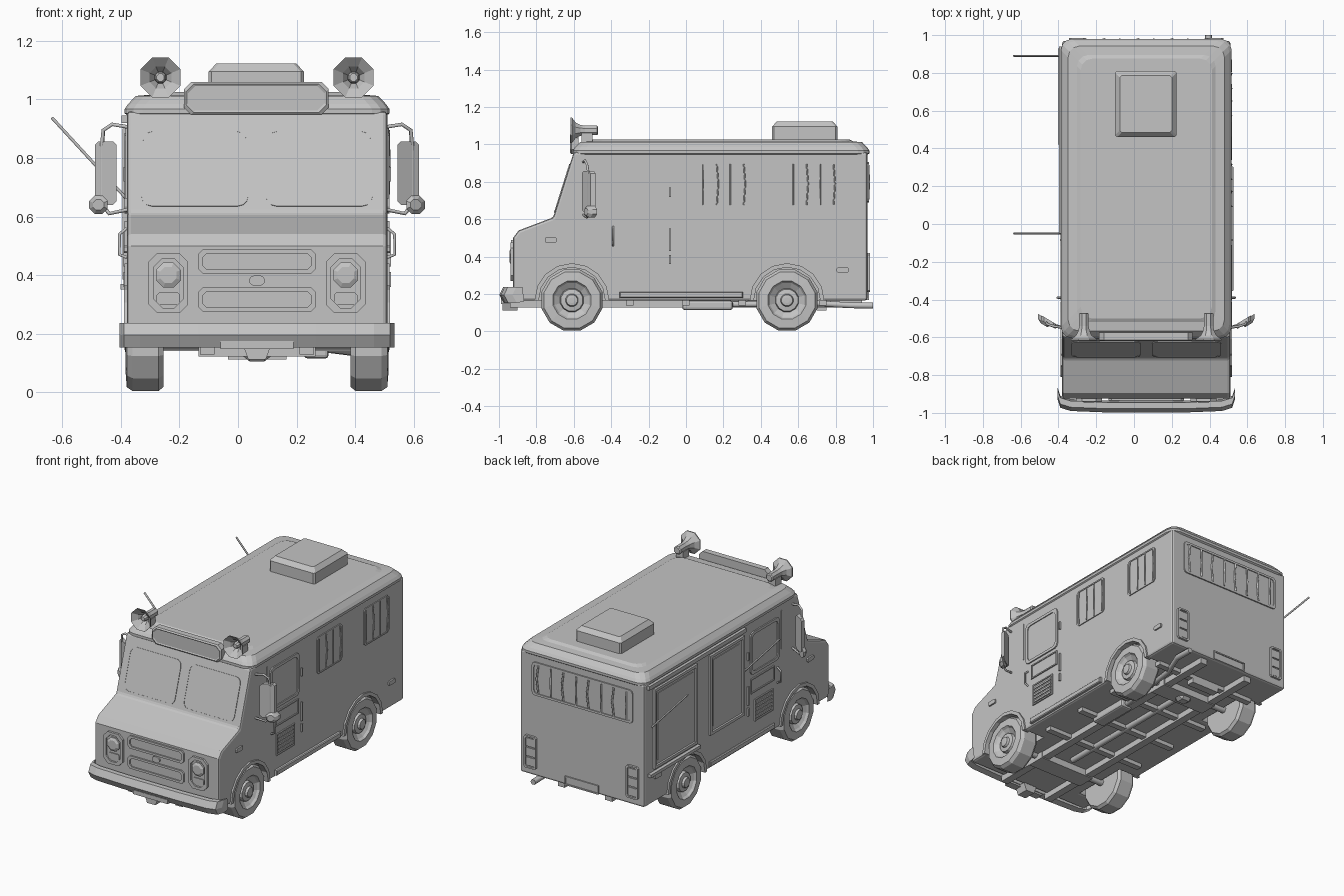
import bpy, bmesh, math
from mathutils import Vector

cube = bpy.data.objects.get("Cube")
if cube:
    bpy.data.objects.remove(cube)

CX = 0.065      # centre line of the vehicle
HW = 0.445      # half width of the body
AXLES = (-0.61, 0.54)

mat = bpy.data.materials.new("plain grey")
mat.use_nodes = True
GREY = (0.55, 0.55, 0.55, 1)
mat.diffuse_color = GREY
mat.node_tree.nodes["Principled BSDF"].inputs["Base Color"].default_value = GREY


# Placement functions: (u, v, out) -> position relative to the centre line
def top(u, v, w): return (u, v, w)
def across(u, v, w): return (w, u, v)
def front(u, v, w): return (u, -0.925 - w, v)
def back(u, v, w): return (u, 0.97 + w, v)
def side(s): return lambda u, v, w: (s * (HW + w), u, v)
def shield(u, v, w): return (u, -0.71 + (v - 0.61) * 0.314 - 0.95 * w, v + 0.3 * w)


def add(name, mesh, bevel=0):
    ob = bpy.data.objects.new(name, mesh)
    ob.location.x = CX
    bpy.context.collection.objects.link(ob)
    mesh.materials.clear()
    mesh.materials.append(mat)
    if bevel:
        m = ob.modifiers.new("bevel", "BEVEL")
        m.width, m.segments, m.limit_method = bevel, 2, "ANGLE"
        m.angle_limit = math.radians(40)
    return ob


def loft(name, rings, place, bevel=0):
    """Join equal outlines (points, out) into a closed solid."""
    bm = bmesh.new()
    loops = [[bm.verts.new(place(u, v, w)) for u, v in pts] for pts, w in rings]
    n = len(loops[0])
    for a, b in zip(loops, loops[1:]):
        for i in range(n):
            j = (i + 1) % n
            bm.faces.new((a[i], a[j], b[j], b[i]))
    bm.faces.new(loops[0])
    bm.faces.new(loops[-1])
    bmesh.ops.recalc_face_normals(bm, faces=bm.faces)
    mesh = bpy.data.meshes.new(name)
    bm.to_mesh(mesh)
    bm.free()
    return add(name, mesh, bevel)


def rr(u0, u1, v0, v1, c=0.0, steps=1, inset=0.0):
    """Rectangle outline with cut or rounded corners."""
    u0, u1, v0, v1 = u0 + inset, u1 - inset, v0 + inset, v1 - inset
    if not c:
        return [(u0, v0), (u1, v0), (u1, v1), (u0, v1)]
    pts = []
    for k, (u, v) in enumerate(((u1 - c, v1 - c), (u0 + c, v1 - c), (u0 + c, v0 + c), (u1 - c, v0 + c))):
        for i in range(steps + 1):
            a = math.pi / 2 * (k + i / steps)
            pts.append((u + c * math.cos(a), v + c * math.sin(a)))
    return pts


def ngon(u, v, r, n=12, sq=1.0):
    return [(u + r * math.cos(math.tau * (i + 0.5) / n), v + sq * r * math.sin(math.tau * (i + 0.5) / n))
            for i in range(n)]


def block(name, x0, x1, y0, y1, z0, z1, bevel=0):
    return loft(name, [(rr(x0, x1, y0, y1), z0), (rr(x0, x1, y0, y1), z1)], top, bevel)


def plate(name, box, place, out, c=0.0, steps=1, edge=0.0):
    loft(name, [(rr(*box, c, steps), -0.01), (rr(*box, c, steps), out - edge),
                (rr(*box, c, steps, edge), out)], place)


def frame(name, box, place, out, border, c=0.0, steps=1):
    """Raised rim around a sunken panel."""
    inner = rr(*box, c, steps, border)
    loft(name, [(rr(*box, c, steps), -0.01), (rr(*box, c, steps), out),
                (inner, out), (inner, 0.002)], place)


def tube(name, pts, r):
    cu = bpy.data.curves.new(name, "CURVE")
    cu.dimensions, cu.bevel_depth, cu.bevel_resolution, cu.use_fill_caps = "3D", r, 1, True
    sp = cu.splines.new("POLY")
    sp.points.add(len(pts) - 1)
    for p, co in zip(sp.points, pts):
        p.co = (*co, 1)
    tmp = bpy.data.objects.new(name, cu)
    bpy.context.collection.objects.link(tmp)
    mesh = bpy.data.meshes.new_from_object(tmp.evaluated_get(bpy.context.evaluated_depsgraph_get()))
    bpy.data.objects.remove(tmp)
    add(name, mesh)


# Body: side profile with wheel openings along the bottom
profile = [(0.97, 0.165), (0.97, 0.96), (-0.60, 0.96), (-0.71, 0.61), (-0.895, 0.54),
           (-0.925, 0.50), (-0.925, 0.165)]
for y in AXLES:
    profile += [(y - 0.185 * math.cos(math.pi * i / 8), 0.165 + 0.185 * math.sin(math.pi * i / 8))
                for i in range(9)]
loft("body", [(profile, -HW), (profile, HW)], across, 0.014)
for y, n in zip(AXLES, ("front", "rear")):
    block(n + "_wheel_housing", -0.30, 0.30, y - 0.2, y + 0.2, 0.165, 0.40)

# Roof cap with gutter, rounded shoulders and raised centre
def roof_ring(inset, z):
    return rr(-0.452, 0.452, -0.605, 0.98, 0.06, 3, inset), z
loft("roof", [roof_ring(0.01, 0.945), roof_ring(0, 0.952), roof_ring(0, 0.968), roof_ring(0.012, 0.985),
              roof_ring(0.038, 1.012), roof_ring(0.085, 1.016), roof_ring(0.105, 1.026)], top)
vent = (-0.165, 0.16, 0.46, 0.81)
loft("roof_vent", [(rr(*vent, 0.01), 1.0), (rr(*vent, 0.01), 1.095), (rr(*vent, 0.01, 1, 0.025), 1.122)], top)
sign = (-0.25, 0.245, 0.948, 1.06)
loft("roof_sign", [(rr(*sign, 0.025), -0.35), (rr(*sign, 0.025), -0.312), (rr(*sign, 0.025, 1, 0.008), -0.305),
                   (rr(*sign, 0.025, 1, 0.014), -0.309)], front)

# Front end
frame("upper_grille", (-0.2, 0.2, 0.405, 0.488), front, 0.01, 0.014, 0.015)
frame("lower_grille", (-0.2, 0.2, 0.275, 0.358), front, 0.01, 0.014, 0.015)
loft("front_badge", [(ngon(0, 0.381, 0.028, 12, 0.7), 0), (ngon(0, 0.381, 0.028, 12, 0.7), 0.01)], front)
for s in (-1, 1):
    x = s * 0.303
    frame("headlight_surround", (x - 0.068, x + 0.068, 0.27, 0.475), front, 0.014, 0.018, 0.03)
    loft("headlight", [(ngon(x, 0.4, 0.046, 8), 0), (ngon(x, 0.4, 0.046, 8), 0.012),
                       (ngon(x, 0.4, 0.03, 8), 0.02)], front)
    plate("turn_signal", (x - 0.04, x + 0.04, 0.298, 0.34), front, 0.008, 0.008)
    glass = sorted((s * 0.03, s * 0.395))
    frame("windscreen", (*glass, 0.635, 0.895), shield, 0.004, 0.005, 0.035, 3)

# Bumper swept across the front, ends wrapped back
section = [(-0.998, 0.195), (-0.978, 0.237), (-0.945, 0.237), (-0.935, 0.16), (-0.975, 0.153)]
stations = [(0.47, 0.07), (0.455, 0.025), (0.4, 0.008), (0.2, 0.0)]
stations = [(-x, d) for x, d in stations] + stations[::-1]
loft("front_bumper", [([(y + d, z) for y, z in section], x) for x, d in stations], across)
block("bumper_plate", -0.125, 0.125, -0.99, -0.94, 0.148, 0.175)
loft("tow_hook", [(rr(-0.03, 0.03, -0.98, -0.9), 0.112), (rr(-0.048, 0.048, -0.98, -0.9), 0.16)], top)

# Wheels and arch flares
for s, sn in ((1, "left"), (-1, "right")):
    for y, yn in zip(AXLES, ("front", "rear")):
        rings = [(0.10, -0.125), (0.155, -0.125), (0.169, -0.108), (0.169, -0.02), (0.155, 0.0),
                 (0.105, 0.004), (0.095, -0.01), (0.065, -0.03), (0.06, -0.012), (0.035, -0.008),
                 (0.03, 0.006), (0.015, 0.008)]
        loft(f"{yn}_{sn}_wheel", [(ngon(y, 0.167, r), w) for r, w in rings], side(s))
        arc = [math.pi * i / 8 for i in range(9)]
        pts = [(y + 0.2 * math.cos(a), 0.165 + 0.2 * math.sin(a)) for a in arc]
        pts += [(y + 0.178 * math.cos(a), 0.165 + 0.178 * math.sin(a)) for a in reversed(arc)]
        loft(f"{yn}_{sn}_arch", [(pts, -0.03), (pts, 0.01)], side(s))

# Cab doors, mirrors, lamps and horns, the same on both sides
for s in (-1, 1):
    P = side(s)
    frame("door_window", (-0.405, -0.11, 0.61, 0.885), P, 0.008, 0.018, 0.025, 2)
    frame("door_panel", (-0.355, -0.115, 0.49, 0.585), P, 0.008, 0.008)
    frame("door_vent", (-0.34, -0.155, 0.30, 0.44), P, 0.008, 0.008)
    for i in range(5):
        z = 0.315 + i * 0.023
        plate("vent_slat", (-0.328, -0.167, z, z + 0.012), P, 0.008)
    for z0, z1 in ((0.72, 0.77), (0.43, 0.55), (0.36, 0.41)):
        plate("door_hinge", (-0.09, -0.08, z0, z1), P, 0.012)
    plate("door_seam", (-0.435, -0.43, 0.66, 0.91), P, 0.004)
    tube("door_handle", [P(-0.39, 0.46, 0), P(-0.39, 0.47, 0.025), P(-0.39, 0.54, 0.025), P(-0.39, 0.56, 0)], 0.006)
    plate("front_marker", (-0.755, -0.69, 0.475, 0.502), P, 0.01, 0.006)
    plate("rear_marker", (0.805, 0.87, 0.315, 0.342), P, 0.01, 0.006)
    tube("mirror_bracket", [P(-0.55, 0.905, -0.01), P(-0.54, 0.915, 0.05), P(-0.53, 0.895, 0.08),
                            P(-0.52, 0.84, 0.085), P(-0.52, 0.64, 0.085), P(-0.53, 0.61, 0.06),
                            P(-0.55, 0.625, -0.01)], 0.007)
    def angled(u, v, w, s=s): return (s * (0.517 + u), -0.52 + 0.6 * u + w, v)
    loft("mirror", [(rr(-0.037, 0.037, 0.64, 0.857, 0.012), w) for w in (-0.014, 0.014)], angled)
    loft("round_mirror", [(ngon(0.025, 0.64, r, 8), w) for r, w in ((0.02, -0.03), (0.034, -0.014), (0.034, 0.01))],
         angled)
    # Horn with hollow octagonal mouth
    horn = [(0.02, -0.455), (0.027, -0.45), (0.027, -0.385), (0.032, -0.36), (0.045, -0.335), (0.074, -0.315),
            (0.074, -0.308), (0.04, -0.335), (0.022, -0.365), (0.02, -0.34), (0.014, -0.33)]
    loft("horn", [(ngon(s * 0.33, 1.075, r, 8), w) for r, w in horn], front)
    block("horn_mount", s * 0.33 - 0.025, s * 0.33 + 0.025, -0.56, -0.5, 1.0, 1.06)

# Barred windows and step on the left side
L, R = side(1), side(-1)
for y in (0.075, 0.555):
    frame("barred_window", (y, y + 0.255, 0.665, 0.905), L, 0.006, 0.008, 0.015)
    for i in range(4):
        u = y + 0.018 + i * 0.072
        tube("window_bar", [L(u, 0.675, 0.005), L(u + 0.008 * (i % 2), 0.79, 0.007), L(u, 0.895, 0.005)], 0.004)
plate("left_step", (-0.355, 0.305, 0.178, 0.212), L, 0.018, 0, 1, 0.005)
plate("right_step", (-0.355, 0.305, 0.178, 0.212), R, 0.01, 0, 1, 0.005)

# Serving hatches with props and a shelf on the right side
for y0, y1 in ((0.44, 0.88), (-0.04, 0.31)):
    frame("serving_hatch", (y0, y1, 0.385, 0.9), R, 0.014, 0.018)
    plate("hatch_inner", (y0 + 0.04, y1 - 0.04, 0.43, 0.86), R, 0.006)
plate("shelf", (0.42, 0.93, 0.35, 0.37), R, 0.022)
plate("awning_rail", (-0.05, 0.94, 0.92, 0.945), R, 0.018)
for y in (0.89, -0.05):
    tube("hatch_prop", [R(y, 0.66, 0.0), R(y, 0.79, 0.12), R(y, 0.938, 0.256)], 0.006)

# Rear wall
frame("rear_window", (-0.365, 0.355, 0.69, 0.905), back, 0.008, 0.014, 0.02, 2)
for i in range(8):
    x = -0.32 + i * 0.09
    tube("rear_bar", [back(x, 0.705, 0.005), back(x + 0.01 * (i % 2), 0.8, 0.008), back(x, 0.89, 0.005)], 0.006)
for s in (-1, 1):
    x = s * 0.365
    frame("tail_light", (x - 0.043, x + 0.043, 0.21, 0.42), back, 0.014, 0.01, 0.01)
    for i in range(3):
        plate("tail_lens", (x - 0.03, x + 0.03, 0.225 + i * 0.062, 0.278 + i * 0.062), back, 0.009)
frame("licence_plate", (-0.12, 0.12, 0.168, 0.225), back, 0.008, 0.008)

# Chassis
for s in (-1, 1):
    block("frame_rail", s * 0.17 - 0.025, s * 0.17 + 0.025, -0.94, 0.94, 0.128, 0.17)
for y in AXLES:
    tube("axle", [(-0.36, y, 0.165), (0.36, y, 0.165)], 0.022)
    block("axle_mount", -0.2, 0.2, y - 0.06, y + 0.06, 0.122, 0.2)
loft("differential", [(ngon(0.54, 0.16, r, 8), w) for r, w in ((0.03, -0.06), (0.06, -0.025), (0.06, 0.025), (0.03, 0.06))],
     across)
tube("drive_shaft", [(0, -0.5, 0.155), (0, 0.5, 0.155)], 0.02)
for y in (-0.3, 0.0, 0.3, 0.73):
    block("cross_member", -0.36, 0.36, y - 0.02, y + 0.02, 0.14, 0.17)
block("silencer", 0.16, 0.245, -0.02, 0.25, 0.115, 0.165, 0.012)
tube("exhaust_pipe", [(0.2, 0.25, 0.145), (0.25, 0.7, 0.15), (0.33, 0.88, 0.14), (0.33, 1.0, 0.138)], 0.018)
block("rear_hanger", -0.1, 0.1, 0.70, 0.75, 0.112, 0.17)
